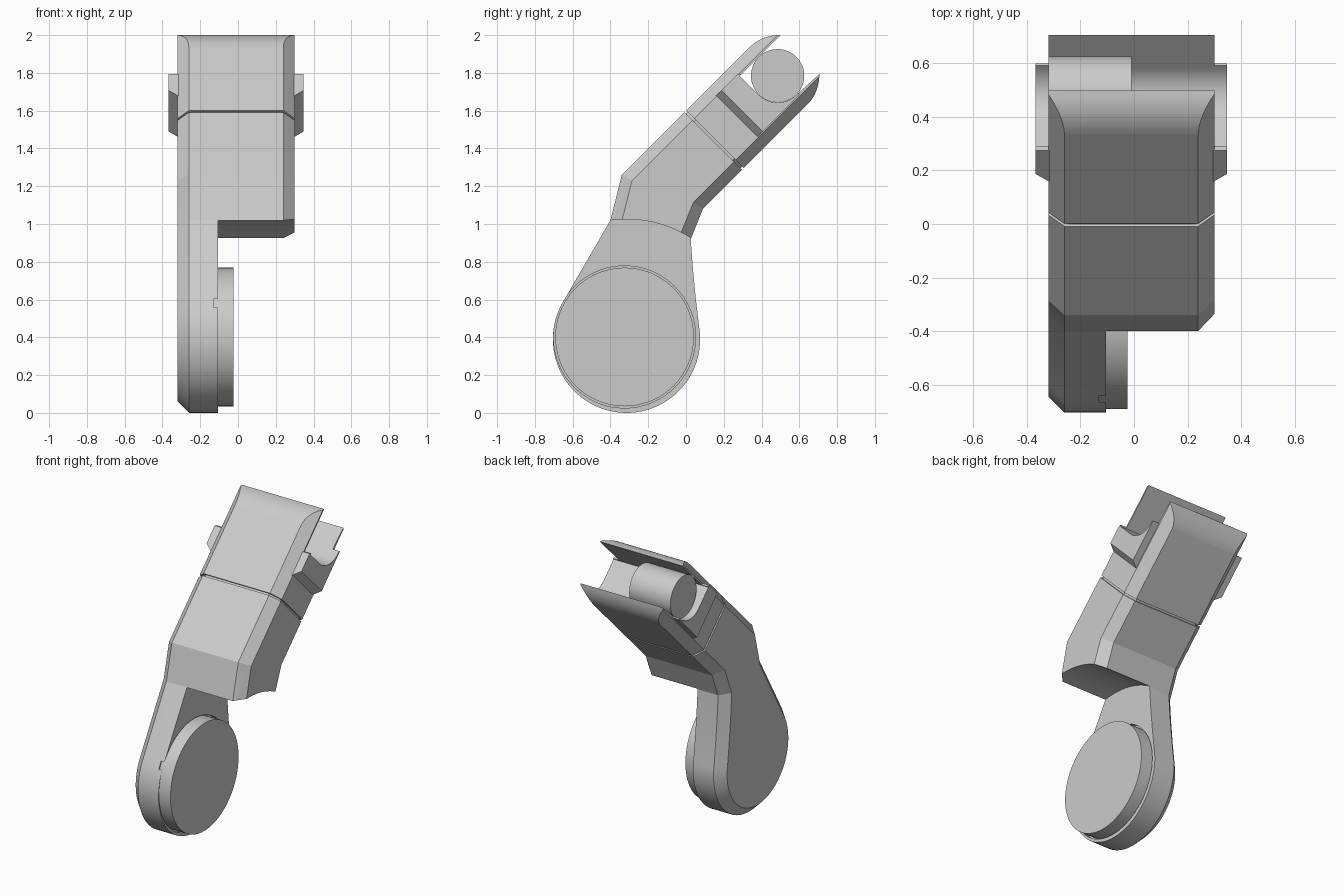
import bpy, bmesh, math
from mathutils import Vector

cube = bpy.data.objects.get("Cube")
if cube:
    bpy.data.objects.remove(cube, do_unlink=True)

GREY = (0.6, 0.6, 0.6, 1)
grey = bpy.data.materials.new("light_grey")
grey.use_nodes = True
grey.diffuse_color = GREY
grey.node_tree.nodes["Principled BSDF"].inputs["Base Color"].default_value = GREY

MID = -0.01       # x of the middle of the body
HALF = 0.31       # half width of the body
CHAMFER = 0.06
S = math.sqrt(0.5)


def uv(points):
    """Arm coordinates (along, across) to (y, z)."""
    return [((u - v) * S, (u + v) * S) for u, v in points]


def arc(cy, cz, r, start, end, n):
    angles = [math.radians(start + (end - start) * i / n) for i in range(n + 1)]
    return [(cy + r * math.cos(a), cz + r * math.sin(a)) for a in angles]


def inset(points, d):
    """Mitred inward offset of a counter-clockwise outline."""
    pts = [Vector(p) for p in points]
    out = []
    for i, p in enumerate(pts):
        e1 = (p - pts[i - 1]).normalized()
        e2 = (pts[(i + 1) % len(pts)] - p).normalized()
        n1, n2 = Vector((-e1.y, e1.x)), Vector((-e2.y, e2.x))
        out.append(tuple(p + (n1 + n2) * d / (1 + n1.dot(n2))))
    return out


def loft(name, rings):
    """Solid through (x, outline) rings, capped at both ends."""
    bm = bmesh.new()
    loops = [[bm.verts.new((x, y, z)) for y, z in pts] for x, pts in rings]
    for a, b in zip(loops, loops[1:]):
        for i in range(len(a)):
            j = (i + 1) % len(a)
            bm.faces.new((a[i], a[j], b[j], b[i]))
    bm.faces.new(loops[0][::-1])
    bm.faces.new(loops[-1])
    bmesh.ops.recalc_face_normals(bm, faces=bm.faces[:])
    mesh = bpy.data.meshes.new(name)
    bm.to_mesh(mesh)
    bm.free()
    mesh.materials.append(grey)
    obj = bpy.data.objects.new(name, mesh)
    bpy.context.collection.objects.link(obj)
    return obj


def prism(name, x0, x1, pts):
    return loft(name, [(x0, pts), (x1, pts)])


def chamfered(name, half, pts):
    small = inset(pts, CHAMFER)
    return loft(name, [(MID - half, small), (MID - half + CHAMFER, pts),
                       (MID + half - CHAMFER, pts), (MID + half, small)])


def select(obj):
    bpy.ops.object.select_all(action='DESELECT')
    obj.select_set(True)
    bpy.context.view_layer.objects.active = obj


def cut(obj, cutter):
    cutter.hide_render = True
    mod = obj.modifiers.new("cut", 'BOOLEAN')
    mod.operation = 'DIFFERENCE'
    mod.solver = 'EXACT'
    mod.object = cutter
    select(obj)
    bpy.ops.object.modifier_apply(modifier=mod.name)


# Cutter for the forked tip: rounded outer ends and the J-shaped slot
turns = [math.radians(45 * i / 8) for i in range(9)]
front_tip = [(1.605 + 0.23 * math.sin(t), 1.131 - 0.24 * (1 - math.cos(t))) for t in turns]
back_tip = [(u, 1.83 - v) for u, v in reversed(front_tip)]
slot = [(1.463, 1.0607), (1.463, 0.919)] + arc(1.605, 0.919, 0.142, 180, 270, 16)[1:]
outside = [(1.605, 0.5), (2.3, 0.5), (2.3, 1.35), (1.605, 1.35)]
tip_cutter = prism("tip_cutter", -0.6, 0.6, uv(front_tip + slot + back_tip + outside))

# Bent arm body
outline = arc(-0.315, 0.39, 0.39, 150, 370, 48)
outline += [(0.05, 0.62), (0.035, 0.78), (0.025, 0.92), (0.09, 1.08)]
outline += uv([(2.0, 0.70), (2.0, 1.131)]) + [(-0.34, 1.26), (-0.40, 1.02)]
body = chamfered("arm_body", HALF, outline)

# Step above the hub, hub recess and seam groove
step_cutter = prism("step_cutter", -0.105, 0.6, arc(-0.315, 0.39, 0.635, 0, 357, 119))
recess_cutter = prism("recess_cutter", -0.13, 0.0, arc(-0.325, 0.402, 0.376, 0, 355, 71))
groove_cutter = prism("groove_cutter", -0.6, 0.6,
                      uv([(1.119, 0.6), (1.133, 0.6), (1.133, 1.25), (1.119, 1.25)]))
cutters = [tip_cutter, step_cutter, recess_cutter, groove_cutter]
for c in cutters:
    cut(body, c)

# Core showing inside the seam groove
core = chamfered("seam_core", HALF - 0.012,
                 uv([(1.0, 0.712), (1.25, 0.712), (1.25, 1.119), (1.0, 1.119)]))

# Hub disc
hub = prism("hub_disc", -0.14, -0.025, arc(-0.325, 0.402, 0.367, 0, 355, 71))

# Raised side pads next to the slot
pads = []
for name, side in (("left_pad", 1), ("right_pad", -1)):
    rings = []
    for reach, start in ((HALF - 0.01, 1.293), (HALF + 0.048, 1.34)):
        rings.append((MID + side * reach,
                      uv([(start, 0.767), (1.615, 0.767), (1.615, 0.85),
                          (1.463, 1.075), (start, 1.075)])))
    pad = loft(name, rings)
    cut(pad, tip_cutter)
    pads.append(pad)

# Pin lying in the slot
center = uv([(1.605, 0.919)])[0]
pin = prism("pin", MID - HALF, -0.01, arc(*center, 0.141, 0, 354, 59))

for c in cutters:
    bpy.data.objects.remove(c, do_unlink=True)

for obj in [body, core, hub, pin] + pads:
    select(obj)
    bpy.ops.object.shade_smooth_by_angle(angle=math.radians(14))
